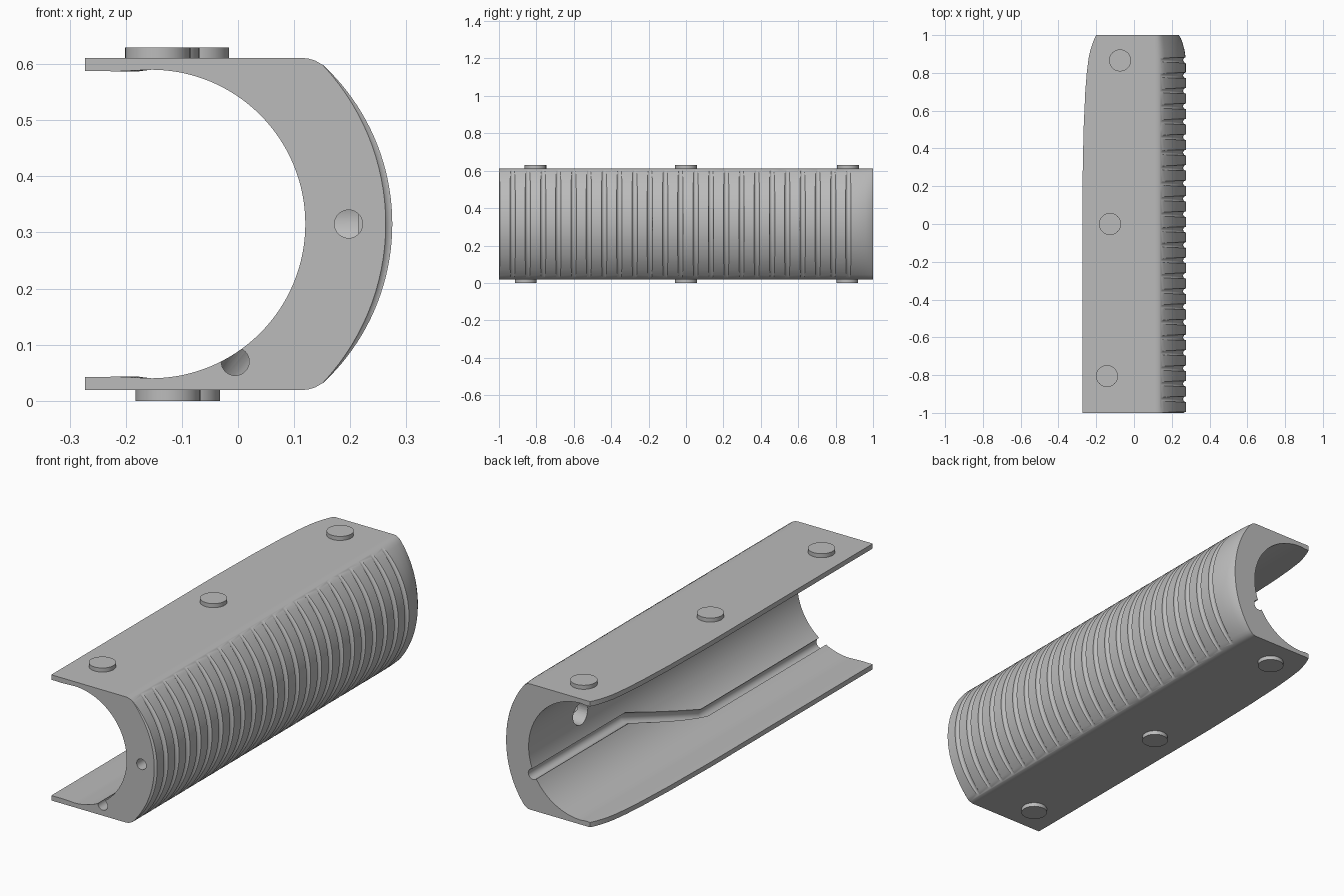
import bpy, bmesh, math
from mathutils import Matrix, Vector

cube = bpy.data.objects.get("Cube")
if cube:
    bpy.data.objects.remove(cube, do_unlink=True)

grey = bpy.data.materials.new("plain grey")
grey.use_nodes = True
GREY = (0.5, 0.5, 0.5, 1)
grey.diffuse_color = GREY
grey.node_tree.nodes["Principled BSDF"].inputs["Base Color"].default_value = GREY

MID = 0.315      # height of the bore axis
HALF = 0.296     # half height of the shell
BORE_X, BORE_R = -0.155, 0.275


def make(name, bm):
    bmesh.ops.recalc_face_normals(bm, faces=bm.faces)
    mesh = bpy.data.meshes.new(name)
    bm.to_mesh(mesh)
    bm.free()
    mesh.materials.append(grey)
    ob = bpy.data.objects.new(name, mesh)
    bpy.context.collection.objects.link(ob)
    return ob


def loft(name, rings):
    """Skin a list of closed rings and cap both ends."""
    bm = bmesh.new()
    rows = [[bm.verts.new(p) for p in ring] for ring in rings]
    n = len(rows[0])
    for a, b in zip(rows, rows[1:]):
        for i in range(n):
            j = (i + 1) % n
            bm.faces.new((a[i], a[j], b[j], b[i]))
    bm.faces.new(rows[0])
    bm.faces.new(rows[-1])
    return make(name, bm)


def tube(name, path, radius, n=32):
    """Round tube whose rings all face along y."""
    angles = [2 * math.pi * i / n for i in range(n)]
    return loft(name, [[(x + radius * math.cos(a), y, z + radius * math.sin(a))
                        for a in angles] for x, y, z in path])


def smooth(ob):
    bpy.ops.object.select_all(action="DESELECT")
    ob.select_set(True)
    bpy.context.view_layer.objects.active = ob
    bpy.ops.object.shade_smooth_by_angle(angle=math.radians(30))


def section(y, tip, bulge):
    """C-shaped section: bowed outer wall, round bore, thin flanges."""
    outer_r, outer_c, steps = 0.387, -0.112, 40
    top_angle = math.asin(0.283 / outer_r)
    outer = [(0.11, HALF), (0.125, HALF - 0.001), (0.138, HALF - 0.005)]
    for i in range(steps + 1):
        a = top_angle * (1 - 2 * i / steps)
        outer.append((outer_c + outer_r * math.cos(a), outer_r * math.sin(a)))
    outer += [(x, -z) for x, z in reversed(outer[:3])]
    outer = [(0.11 + (x - 0.11) * bulge, z) for x, z in outer]
    bore = []
    for i in range(65):
        a = math.pi * (i / 64 - 0.5)
        bore.append((BORE_X + BORE_R * math.cos(a), BORE_R * math.sin(a)))
    mid_tip = (tip + BORE_X) / 2
    pts = ([(tip, HALF)] + outer + [(tip, -HALF), (tip, -0.273), (mid_tip, -0.272)]
           + bore + [(mid_tip, 0.272), (tip, 0.273)])
    return [(x, y, MID + z) for x, z in pts]


# Main shell, tapering toward the back
STATIONS = [(-1, -0.273, 1), (0.2, -0.273, 1), (0.5, -0.267, 1), (0.7, -0.258, 1),
            (0.8, -0.25, 1), (0.88, -0.24, 0.99), (0.92, -0.231, 0.955),
            (0.96, -0.218, 0.89), (0.985, -0.208, 0.83), (1, -0.2, 0.77)]
shell = loft("grip_shell", [section(*s) for s in STATIONS])

# Grip grooves: a row of thin rings biting into the outer wall
bm = bmesh.new()
MAJOR, MINOR, N, M = 0.425, 0.015, 128, 14
for k in range(24):
    y0 = 0.868 - k * 0.0816
    grid = []
    for i in range(N):
        a = 2 * math.pi * i / N
        row = []
        for j in range(M):
            b = 2 * math.pi * j / M
            r = MAJOR + MINOR * math.cos(b)
            row.append(bm.verts.new((-0.15 + r * math.cos(a), y0 + MINOR * math.sin(b),
                                     MID + r * math.sin(a))))
        grid.append(row)
    for i in range(N):
        p, q = grid[i], grid[(i + 1) % N]
        for j in range(M):
            t = (j + 1) % M
            bm.faces.new((p[j], q[j], q[t], p[t]))
groove_cutter = make("groove_cutter", bm)

# Cable channel that climbs the bore wall between two bends
low, high = (-0.005, 0.07), (0.097, 0.19)
path = [(*low, -1.05), (*low, -0.12), (*high, 0.31), (*high, 1.05)]
channel_cutter = tube("channel_cutter", [(x, y, z) for x, z, y in path], 0.025)

# Long drilled hole from the front, opening into the bore near the back
hole_cutter = tube("hole_cutter", [(0.197, -1.05, MID), (0.197, 0.615, MID)], 0.025)
bm = bmesh.new()
bmesh.ops.create_cone(bm, cap_ends=True, segments=32, radius1=0.055, radius2=0.055, depth=0.25,
                      matrix=Matrix.Translation((0.09, 0.615, 0.325))
                      @ Matrix.Rotation(math.pi / 2, 4, "Y"))
port_cutter = make("port_cutter", bm)

bpy.context.view_layer.objects.active = shell
for cutter in (groove_cutter, channel_cutter, hole_cutter, port_cutter):
    cutter.hide_render = True
    mod = shell.modifiers.new(cutter.name, "BOOLEAN")
    mod.operation, mod.solver, mod.object = "DIFFERENCE", "EXACT", cutter
    bpy.ops.object.modifier_apply(modifier=mod.name)
    bpy.data.objects.remove(cutter, do_unlink=True)
smooth(shell)

# Round locating pads on the top and bottom faces
PADS = {"top_pad": (0.62, [(-0.143, -0.805), (-0.127, 0), (-0.074, 0.866)]),
        "bottom_pad": (0.01, [(-0.125, -0.857), (-0.125, 0), (-0.09, 0.862)])}
for name, (z, spots) in PADS.items():
    for i, (x, y) in enumerate(spots):
        bm = bmesh.new()
        bmesh.ops.create_cone(bm, cap_ends=True, segments=40, radius1=0.058, radius2=0.058,
                              depth=0.02, matrix=Matrix.Translation(Vector((x, y, z))))
        smooth(make(f"{name}_{i + 1}", bm))
